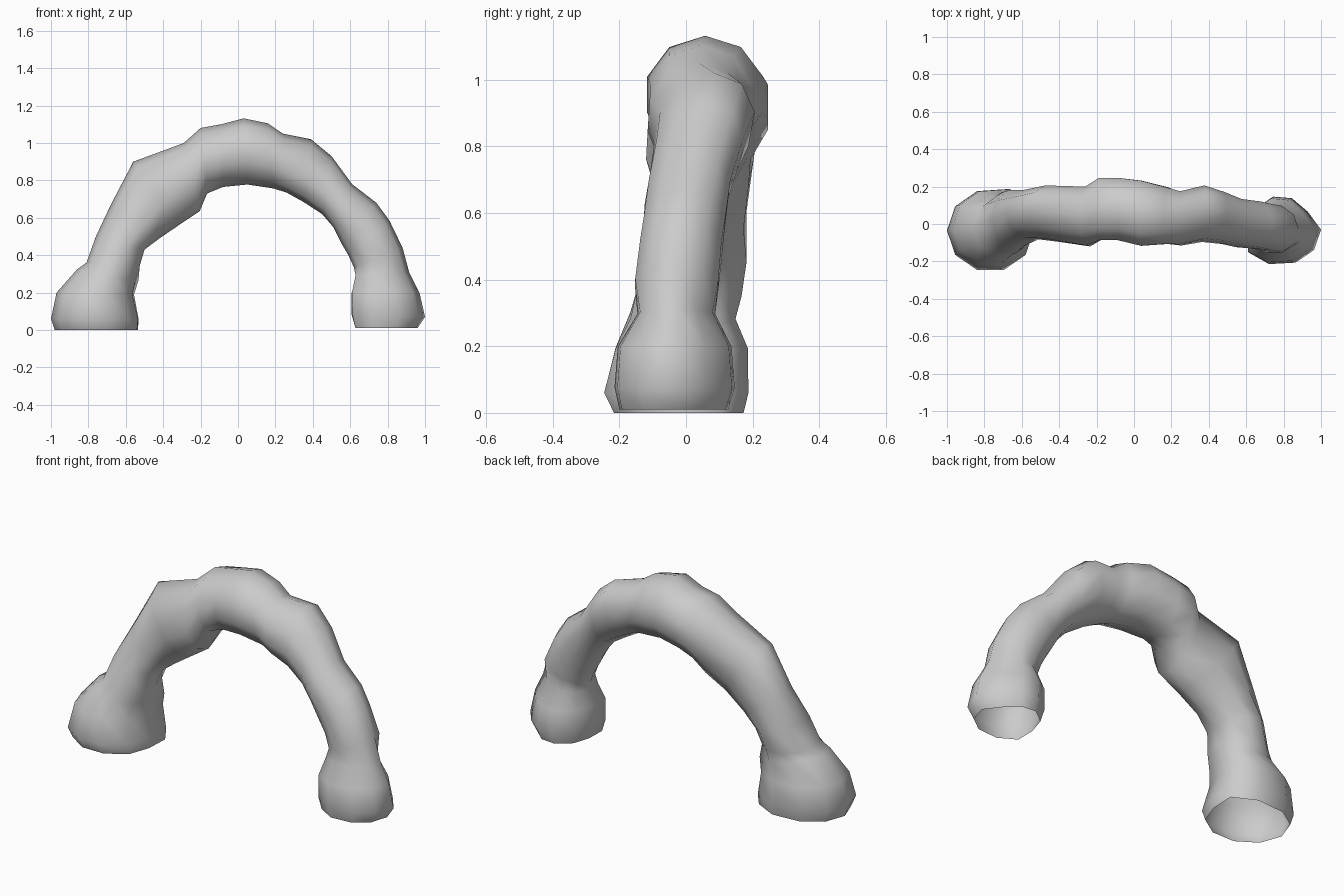
import bpy, bmesh, math
from mathutils import Vector

if "Cube" in bpy.data.objects:
    bpy.data.objects.remove(bpy.data.objects["Cube"])

SIDES = 10

# Sections: outer x, outer z, inner x, inner z, y front, y back,
#           lean (y shift of the outer edge)
left_foot = [
    (-.98, .0, -.54, .0, -.22, .165, 0),
    (-1.0, .06, -.535, .06, -.25, .18, 0),
    (-.97, .20, -.565, .19, -.215, .178, 0),
    (-.86, .325, -.55, .26, -.17, .14, 0),
]
span = [
    (-.81, .36, -.525, .345, -.155, .17, 0),
    (-.76, .50, -.50, .43, -.12, .185, 0),
    (-.68, .67, -.42, .49, -.08, .18, .015),
    (-.56, .90, -.31, .565, -.09, .20, .03),
    (-.29, 1.0, -.205, .635, -.12, .20, .01),
    (-.20, 1.08, -.165, .73, -.09, .25, 0),
    (-.09, 1.10, -.08, .765, -.09, .25, 0),
    (.03, 1.132, .05, .778, -.12, .235, 0),
    (.16, 1.105, .19, .757, -.11, .20, 0),
    (.24, 1.05, .26, .735, -.115, .175, .01),
    (.39, 1.02, .35, .685, -.09, .20, .03),
    (.50, .93, .45, .62, -.10, .165, .03),
    (.61, .78, .51, .55, -.12, .13, .02),
    (.74, .68, .555, .46, -.13, .12, .01),
    (.81, .585, .59, .40, -.14, .11, 0),
    (.88, .44, .62, .335, -.155, .10, 0),
]
right_foot = [
    (.915, .31, .635, .29, -.14, .09, 0),
    (.97, .20, .608, .20, -.20, .14, 0),
    (1.0, .07, .608, .08, -.21, .15, 0),
    (.96, .01, .63, .01, -.195, .13, 0),
]


def ring(bm, s, back_right=0, front_left=0):
    """One loop of the tube; the last two values push its diagonal corners out."""
    outer, inner = Vector((s[0], 0, s[1])), Vector((s[2], 0, s[3]))
    mid = (outer + inner) / 2 + Vector((0, (s[4] + s[5]) / 2, 0))
    u = (outer - inner) / 2 + Vector((0, s[6], 0))
    v = Vector((0, (s[5] - s[4]) / 2 * 1.03, 0))
    verts = []
    for i in range(SIDES):
        a = 2 * math.pi * i / SIDES
        off = u * math.cos(a) + v * math.sin(a)
        diagonal = abs(math.sin(2 * a))
        if off.x > 0 and off.y > 0:
            off += Vector((1, .4, 0)) * back_right * diagonal
        elif off.x < 0 and off.y < 0:
            off -= Vector((1, .4, 0)) * front_left * diagonal
        verts.append(bm.verts.new(mid + off))
    return verts


# Hollow rock arch, open under both feet
bm = bmesh.new()
rings = [ring(bm, s, .05, 0) for s in left_foot]
rings += [ring(bm, s) for s in span]
rings += [ring(bm, s, -.035, .035) for s in right_foot]
for a, b in zip(rings, rings[1:]):
    for i in range(SIDES):
        j = (i + 1) % SIDES
        bm.faces.new((a[i], a[j], b[j], b[i]))
bmesh.ops.recalc_face_normals(bm, faces=bm.faces)
bm.normal_update()
# normals point away from the tube
if max(bm.verts, key=lambda p: p.co.z).normal.z < 0:
    bmesh.ops.reverse_faces(bm, faces=bm.faces)
mesh = bpy.data.meshes.new("rock_arch")
bm.to_mesh(mesh)
bm.free()
arch = bpy.data.objects.new("rock_arch", mesh)
bpy.context.collection.objects.link(arch)
for p in mesh.polygons:
    p.use_smooth = True
